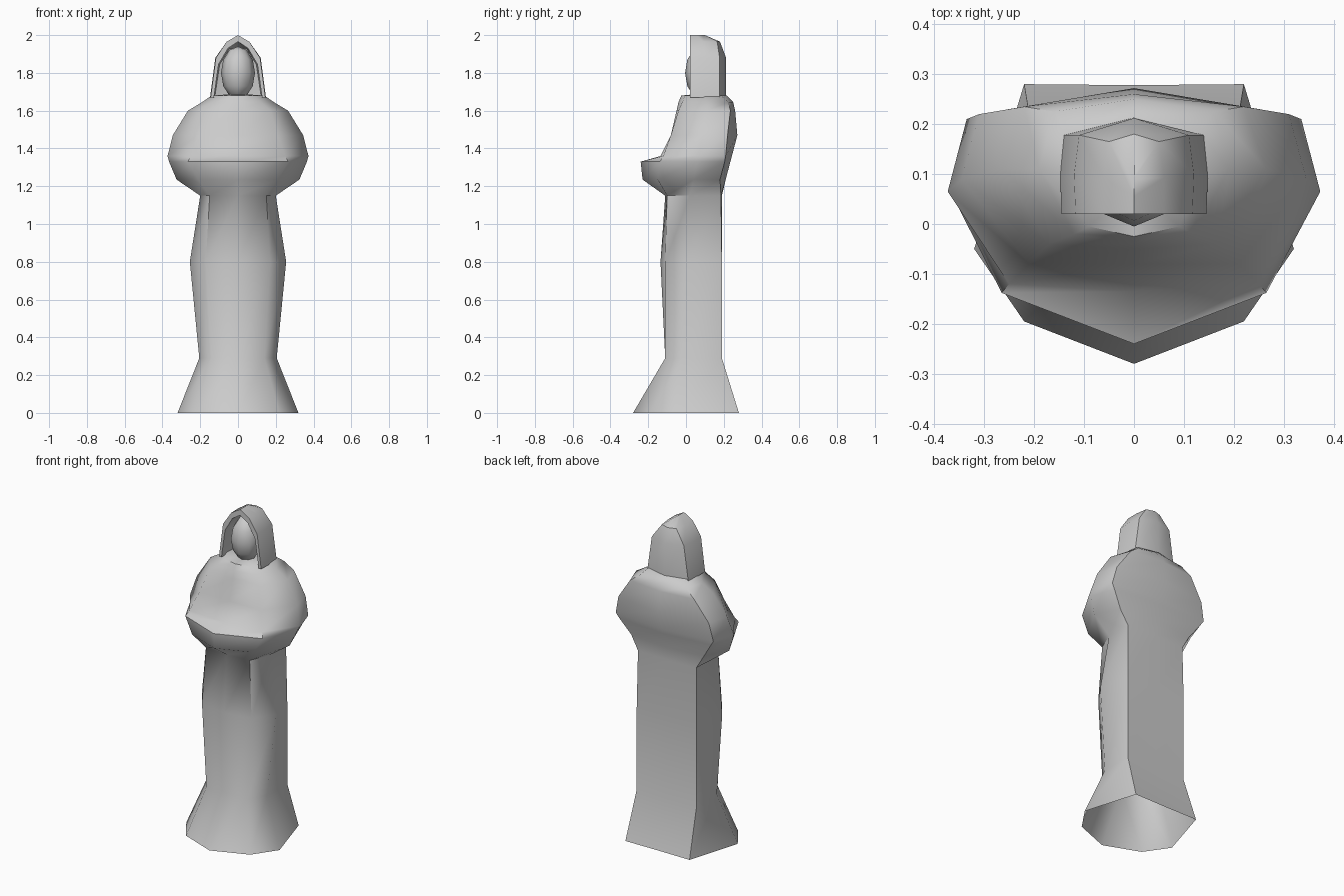
import bpy, bmesh
from mathutils import Vector

if "Cube" in bpy.data.objects:
    bpy.data.objects.remove(bpy.data.objects["Cube"])


def finish(name, bm, angle):
    bmesh.ops.remove_doubles(bm, verts=bm.verts, dist=0.0005)
    bmesh.ops.recalc_face_normals(bm, faces=bm.faces)
    me = bpy.data.meshes.new(name)
    bm.to_mesh(me)
    bm.free()
    ob = bpy.data.objects.new(name, me)
    bpy.context.collection.objects.link(ob)
    bpy.ops.object.select_all(action='DESELECT')
    bpy.context.view_layer.objects.active = ob
    ob.select_set(True)
    bpy.ops.object.shade_smooth_by_angle(angle=angle)
    return ob


def mirror_ring(half):
    """Close a half ring whose first and last points lie on x = 0."""
    return half + [(-x, y, z) for x, y, z in reversed(half[1:-1])]


def loft(bm, rings):
    rows = [[bm.verts.new(p) for p in r] for r in rings]
    n = len(rows[0])
    for a, b in zip(rows, rows[1:]):
        for i in range(n):
            j = (i + 1) % n
            bm.faces.new((a[i], a[j], b[j], b[i]))
    return rows


# Robe with folded sleeves: z, front y, front-side xy, side xy, back-side xy, back y
robe = [
    (0.00, -.28, .22, -.195, .32, -.05, .22, .28, .278),
    (0.29, -.11, .14, -.11, .205, -.01, .205, .19, .19),
    (0.80, -.135, .17, -.11, .255, .01, .205, .19, .19),
    (1.15, -.11, .15, -.10, .20, .02, .20, .185, .19),
    (1.235, -.23, .21, -.15, .325, .04, .25, .18, .21),
    (1.33, -.24, .265, -.138, .365, .06, .315, .205, .235),
    (1.36, -.135, .25, -.12, .373, .065, .335, .21, .243),
    (1.47, -.08, .21, -.08, .345, .09, .31, .22, .272),
    (1.60, -.05, .17, -.04, .265, .11, .22, .235, .26),
    (1.645, -.04, .12, -.02, .19, .11, .16, .225, .25),
    (1.68, -.025, .09, -.005, .14, .10, .13, .185, .215),
]
bm = bmesh.new()
rows = loft(bm, [mirror_ring([(0, f, z), (ax, ay, z), (bx, by, z), (cx, cy, z), (0, b, z)])
                 for z, f, ax, ay, bx, by, cx, cy, b in robe])
# Shoulder cap
mid = bm.verts.new((0, .08, 1.69))
top = rows[-1]
for i, v in enumerate(top):
    bm.faces.new((v, top[(i + 1) % len(top)], mid))
finish("robe", bm, 0.9)

# Hood: horseshoe rows, outer shell then inner shell
hood = [
    (1.67, .145, .148, .14, .178, .213),
    (1.88, .117, .12, .11, .178, .212),
    (1.965, .06, .06, .05, .165, .18),
    (2.00, 0, 0, 0, .09, .10),
]


def horseshoe(z, x0, x1, x2, y2, yb):
    half = [(x0, .02, z), (x1, .02 + (y2 - .02) * .5, z), (x2, y2, z), (0, yb, z)]
    outer = half + [(-x, y, z) for x, y, z in reversed(half[:-1])]
    zi = z if z < 1.7 else z - .035
    inner = [(x * .88, .02 + (y - .02) * .85, zi) for x, y, z in reversed(outer)]
    return outer + inner


bm = bmesh.new()
loft(bm, [horseshoe(*r) for r in hood])
bmesh.ops.dissolve_degenerate(bm, dist=0.0005, edges=bm.edges)
finish("hood", bm, 0.7)

# Face inside the hood
bm = bmesh.new()
bmesh.ops.create_uvsphere(bm, u_segments=8, v_segments=6, radius=1)
for v in bm.verts:
    v.co = Vector((v.co.x * .09, .085 + v.co.y * .09, 1.80 + v.co.z * .14))
finish("face", bm, 1.2)
